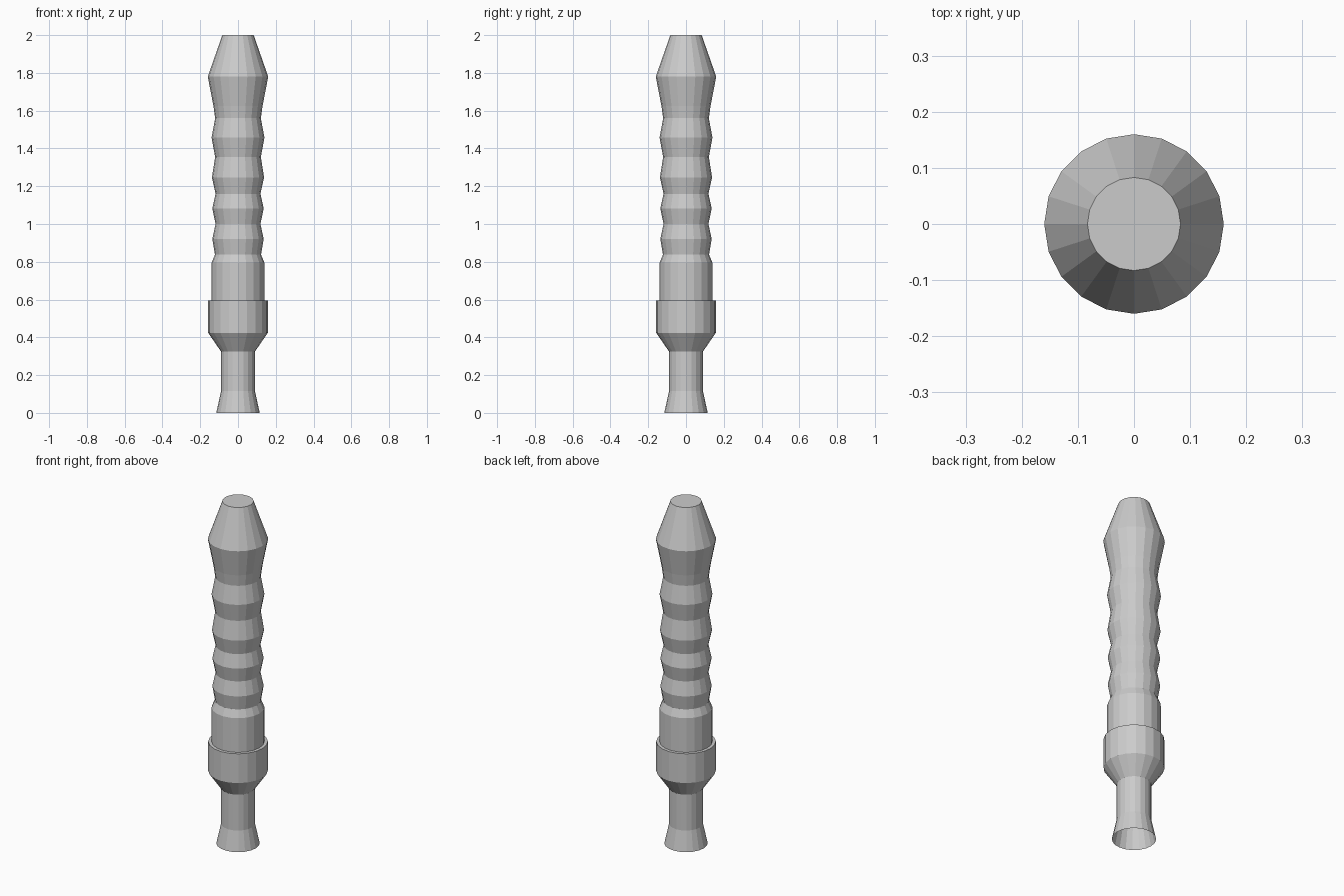
import bpy, bmesh
from math import cos, sin, pi

if "Cube" in bpy.data.objects:
    bpy.data.objects.remove(bpy.data.objects["Cube"])

SIDES = 20


def lathe(name, profile, cap_top=False):
    """Revolve (radius, height) points around z as flat-faced rings."""
    bm = bmesh.new()
    rings = [[bm.verts.new((r * cos(2 * pi * i / SIDES), r * sin(2 * pi * i / SIDES), z))
              for i in range(SIDES)] for r, z in profile]
    for low, high in zip(rings, rings[1:]):
        for i in range(SIDES):
            j = (i + 1) % SIDES
            bm.faces.new((low[i], low[j], high[j], high[i]))
    if cap_top:
        bm.faces.new(rings[-1])
    mesh = bpy.data.meshes.new(name)
    bm.to_mesh(mesh)
    bm.free()
    obj = bpy.data.objects.new(name, mesh)
    bpy.context.collection.objects.link(obj)
    return obj


# Flared hollow foot, narrow neck and wide collar with its ledge
lathe("neck_and_collar", [
    (0.115, 0), (0.09, 0.115), (0.09, 0.325),
    (0.158, 0.424), (0.158, 0.595), (0.14, 0.595)])

# Rippled grip with tapered, flat-topped end
lathe("rippled_grip", [
    (0.14, 0.595), (0.14, 0.795), (0.122, 0.838),
    (0.136, 0.92), (0.119, 1.00),
    (0.136, 1.083), (0.119, 1.16),
    (0.138, 1.247), (0.121, 1.355),
    (0.14, 1.457), (0.121, 1.56),
    (0.130, 1.625), (0.16, 1.78), (0.083, 2.0)], cap_top=True)
